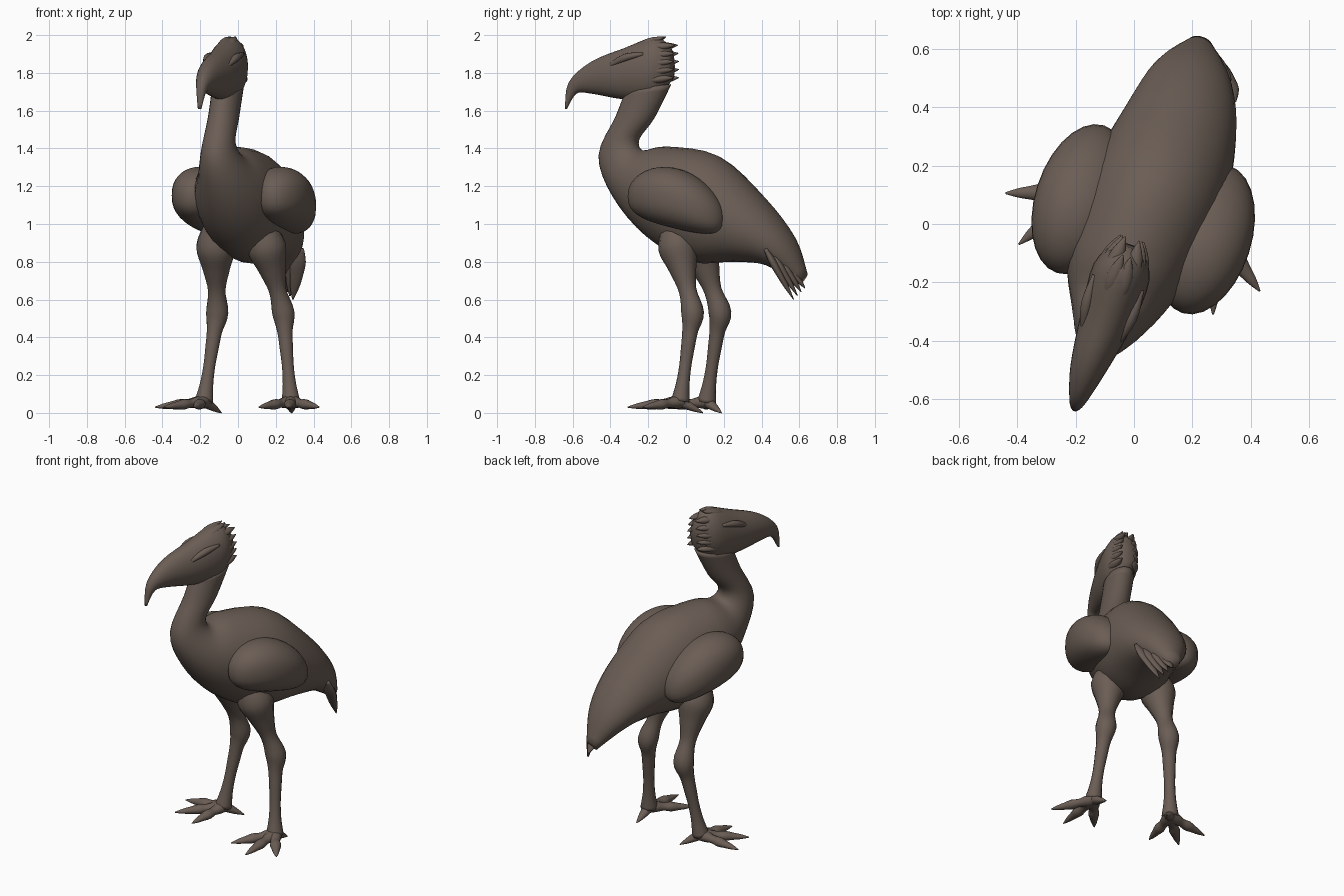
import bpy, bmesh, math
from mathutils import Vector

if "Cube" in bpy.data.objects:
    bpy.data.objects.remove(bpy.data.objects["Cube"])

brown = bpy.data.materials.new("dark_brown_plumage")
brown.use_nodes = True
brown.diffuse_color = (.145, .11, .09, 1)
shader = brown.node_tree.nodes["Principled BSDF"]
shader.inputs["Base Color"].default_value = brown.diffuse_color

# the bird stands turned slightly to one side
SLOPE = .32
SIDE = Vector((1, -SLOPE, 0)).normalized()
AHEAD = Vector((-SLOPE, -1, 0)).normalized()
UP = Vector((0, 0, 1))


def on_axis(y, z, shift=.01):
    """Point on the upright plane that runs from beak to tail."""
    return Vector((y * SLOPE + shift, y, z))


def oval(centre, across, along, sides):
    angles = (math.tau * i / sides for i in range(sides))
    return [centre + across * math.sin(a) + along * math.cos(a) for a in angles]


def refine(stations, steps=4):
    """Pass a smooth curve through a short list of equal tuples."""
    keys = [Vector(s) for s in stations]
    keys = [keys[0]] + keys + [keys[-1]]
    result = []
    for a, b, c, d in zip(keys, keys[1:], keys[2:], keys[3:]):
        for step in range(steps):
            t = step / steps
            start, end = (c - a) / 2, (d - b) / 2
            bend = (c - b) * 3 - start * 2 - end
            twist = (b - c) * 2 + start + end
            result.append(b + start * t + bend * t ** 2 + twist * t ** 3)
    return result + [keys[-1]]


def finish(name, bm):
    """Turn a mesh under construction into a smooth brown object."""
    bmesh.ops.recalc_face_normals(bm, faces=bm.faces)
    for face in bm.faces:
        face.smooth = True
    mesh = bpy.data.meshes.new(name)
    bm.to_mesh(mesh)
    bm.free()
    mesh.materials.append(brown)
    bpy.context.collection.objects.link(bpy.data.objects.new(name, mesh))


def skin(name, rings):
    """Bridge equal rings into a closed tube."""
    bm = bmesh.new()
    loops = [[bm.verts.new(point) for point in ring] for ring in rings]
    for near, far in zip(loops, loops[1:]):
        for i in range(len(near)):
            bm.faces.new((near[i - 1], near[i], far[i], far[i - 1]))
    bm.faces.new(loops[0])
    bm.faces.new(loops[-1])
    finish(name, bm)


def loft(name, stations, sides=28):
    """Oval sections: top y and z, bottom y and z, half width, sideways shift."""
    rings = []
    for top_y, top_z, low_y, low_z, width, shift in refine(stations):
        top, low = on_axis(top_y, top_z, shift), on_axis(low_y, low_z, shift)
        rings.append(oval((top + low) / 2, SIDE * width, (top - low) / 2, sides))
    skin(name, rings)


def tube(name, points, radii, flat=1, sides=14):
    """Round tube through points; flat squeezes its height."""
    path = refine([(*p, r) for p, r in zip(points, radii)])
    rings = []
    for i, station in enumerate(path):
        before, after = path[max(i - 1, 0)], path[min(i + 1, len(path) - 1)]
        heading = (after - before).xyz.normalized()
        guide = UP if abs(heading.z) < .8 else Vector((0, 1, 0))
        across = heading.cross(guide).normalized()
        radius = station.w
        rings.append(oval(station.xyz, across * radius,
                          across.cross(heading) * radius * flat, sides))
    skin(name, rings)


def blade(name, start, end, radii, flat=1):
    """Straight tube whose radii are spread evenly from start to end."""
    last = len(radii) - 1
    tube(name, [start.lerp(end, i / last) for i in range(len(radii))], radii, flat)


# body and neck in one sweep from the tail to the throat
loft("body_and_neck", [
    (.64, .74, .6, .68, .04, .03),
    (.57, .93, .43, .78, .14, .04),
    (.41, 1.14, .26, .8, .2, .05),
    (.17, 1.36, .03, .8, .24, .04),
    (-.1, 1.41, -.2, .93, .21, .02),
    (-.23, 1.39, -.38, 1.14, .14, .02),
    (-.25, 1.45, -.46, 1.36, .09, .01),
    (-.17, 1.56, -.37, 1.57, .08, .01),
    (-.08, 1.74, -.32, 1.7, .08, .01)])

# head tapering into a hooked beak
loft("head_and_beak", [
    (-.08, 1.93, -.07, 1.77, .05, .01),
    (-.16, 1.99, -.17, 1.66, .1, .01),
    (-.33, 1.93, -.33, 1.66, .09, .01),
    (-.5, 1.86, -.5, 1.69, .06, 0),
    (-.62, 1.75, -.58, 1.69, .03, 0),
    (-.64, 1.61, -.63, 1.61, .01, 0)])


def wing(name, centre):
    """Folded wing: a flattened, slightly boxy ball whose rear end droops."""
    bm = bmesh.new()
    bmesh.ops.create_uvsphere(bm, u_segments=28, v_segments=18, radius=1)
    for vert in bm.verts:
        out, along, height = vert.co
        boxy = math.copysign(abs(height) ** .85, height)
        droop = along * .06 - along ** 2 * .05
        vert.co = (SIDE * (centre + out * .155) + AHEAD * (along * .265 - .025)
                   + UP * (1.135 + boxy * .16 + droop))
    finish(name, bm)


def toes(side, ankle, yaw):
    """Three spread front toes and a short hind toe, each ending in a claw."""
    start = Vector((ankle.x, ankle.y, .06))
    front = (.042, .036, .027, .032, .024, .016, .003)
    hind = (.036, .028, .018, .003)
    for label, turn, length, tip_z, radii in (
            ("left", 39, .25, .03, front), ("middle", 0, .28, .03, front),
            ("right", -39, .26, .03, front), ("hind", 180, .12, 0, hind)):
        angle = math.radians(yaw + turn)
        reach = Vector((math.cos(angle), math.sin(angle), 0)) * length
        tip = start + reach
        tip.z = tip_z
        blade(f"{side}_foot_{label}_toe", start, tip, radii, .85)


def leg(side, hip, knee, ankle, yaw):
    """Thigh and shin with a swollen joint between them."""
    hip, knee, ankle = Vector((*hip, 1)), Vector((*knee, .53)), Vector((*ankle, .06))
    thigh = [hip.lerp(knee, i / 4) for i in range(5)]
    shin = [knee.lerp(ankle, i / 5) for i in range(1, 6)]
    tube(f"{side}_leg", thigh + shin,
         (.06, .105, .074, .047, .06, .042, .036, .032, .036, .05))
    toes(side, ankle, yaw)


leg("left", (.12, -.07), (.24, .035), (.28, -.03), -92)
leg("right", (-.12, .03), (-.11, .18), (-.18, .11), -140)

for side, sign, centre in (("left", 1, .25), ("right", -1, -.2)):
    wing(f"{side}_wing", centre)

    # brow ridge over the eye
    brow = [on_axis(-.2, 1.9) + SIDE * sign * .085,
            on_axis(-.3, 1.88) + SIDE * sign * .08,
            on_axis(-.4, 1.83) + SIDE * sign * .06]
    tube(f"{side}_brow", brow, (.008, .02, .006))

    # pointed crest feathers around the back of the head
    for row in range(6):
        out = SIDE * sign * min(.02 + row * .015, .06)
        tip = on_axis(-.11 if row == 0 else -.05, 1.99 - row * .043) + out * .7
        root = tip + AHEAD * .15 + out * .5 - UP * (.05 if row == 0 else .015)
        blade(f"{side}_crest_feather_{row + 1}", root, tip, (.012, .026, .022, .002), .8)

# ragged feathers under the tail
for i in range(4):
    root = Vector((.33, .42, .87)) + Vector((-.03, .04, -.03)) * i
    tip = Vector((.29, .57, .6)) + Vector((-.015, .02, .02)) * i
    blade(f"tail_feather_{i + 1}", root, tip, (.02, .04, .036, .025, .004), .5)
